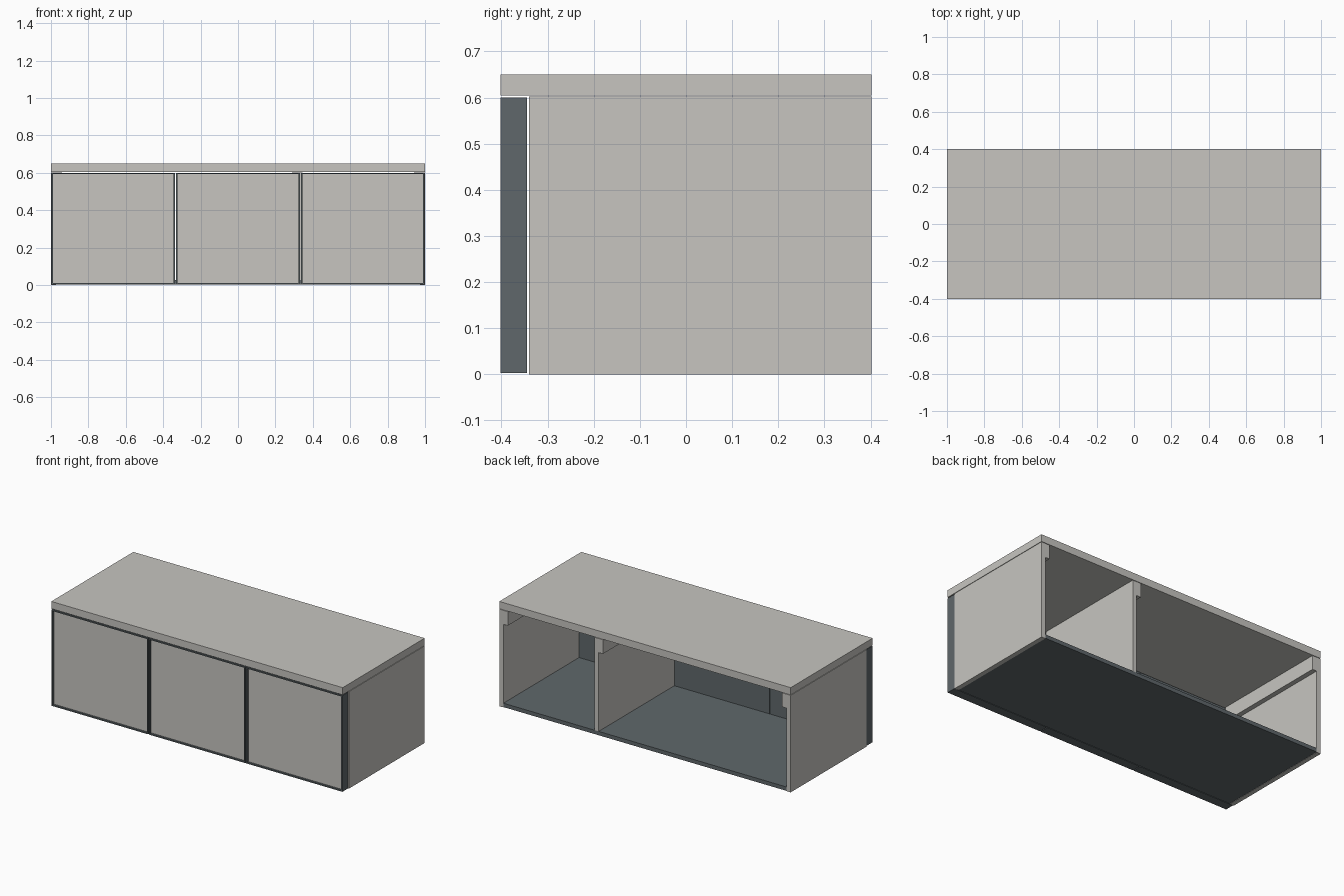
import bpy, bmesh

if "Cube" in bpy.data.objects:
    bpy.data.objects.remove(bpy.data.objects["Cube"])


def material(name, rgb):
    m = bpy.data.materials.new(name)
    m.diffuse_color = (*rgb, 1)
    m.use_nodes = True
    m.node_tree.nodes["Principled BSDF"].inputs["Base Color"].default_value = m.diffuse_color
    return m


LIGHT = material("warm light grey", (0.57, 0.56, 0.53))
DARK = material("slate grey", (0.115, 0.137, 0.147))


def box(name, x, y, z, mats, inset=0, recess=0):
    """Box from three (low, high) ranges; optionally recess a second-colour panel in its front."""
    bm = bmesh.new()
    bmesh.ops.create_cube(bm, size=1)
    for v in bm.verts:
        v.co = [r[0] + (c + 0.5) * (r[1] - r[0]) for c, r in zip(v.co, (x, y, z))]
    bm.normal_update()
    if inset:
        front = min(bm.faces, key=lambda f: f.calc_center_median().y)
        bmesh.ops.inset_region(bm, faces=[front], thickness=inset)
        panel = bmesh.ops.extrude_face_region(bm, geom=[front])
        bmesh.ops.delete(bm, geom=[front], context='FACES_ONLY')
        face = [f for f in panel["geom"] if isinstance(f, bmesh.types.BMFace)][0]
        for v in face.verts:
            v.co.y += recess
        face.material_index = 1
        bmesh.ops.recalc_face_normals(bm, faces=bm.faces)
    me = bpy.data.meshes.new(name)
    bm.to_mesh(me)
    bm.free()
    for m in mats:
        me.materials.append(m)
    ob = bpy.data.objects.new(name, me)
    bpy.context.collection.objects.link(ob)
    return ob


BODY = (-0.34, 0.402)
T = 0.028

# top slab and floor
box("top_slab", (-1, 1), (-0.402, 0.402), (0.605, 0.65), [LIGHT])
box("floor_panel", (-1 + T, 1 - T), BODY, (0.002, 0.026), [DARK])

# side panels and the single divider; the back is open
box("left_side", (-1, -1 + T), BODY, (0, 0.602), [LIGHT])
box("right_side", (1 - T, 1), BODY, (0, 0.602), [LIGHT])
box("divider", (0.318, 0.318 + T), BODY, (0.026, 0.602), [LIGHT])

# support cleats running front to back under the top
for name, x0 in (("left_cleat", -1 + T), ("divider_cleat", 0.288), ("right_cleat", 0.942)):
    box(name, (x0, x0 + 0.03), BODY, (0.515, 0.602), [LIGHT])

# three dark framed doors with recessed light panels
for i, cx in enumerate((-0.667, 0, 0.667)):
    box(f"door_{i + 1}", (cx - 0.331, cx + 0.331), (-0.402, -0.345), (0.003, 0.6),
        [DARK, LIGHT], inset=0.011, recess=0.012)
